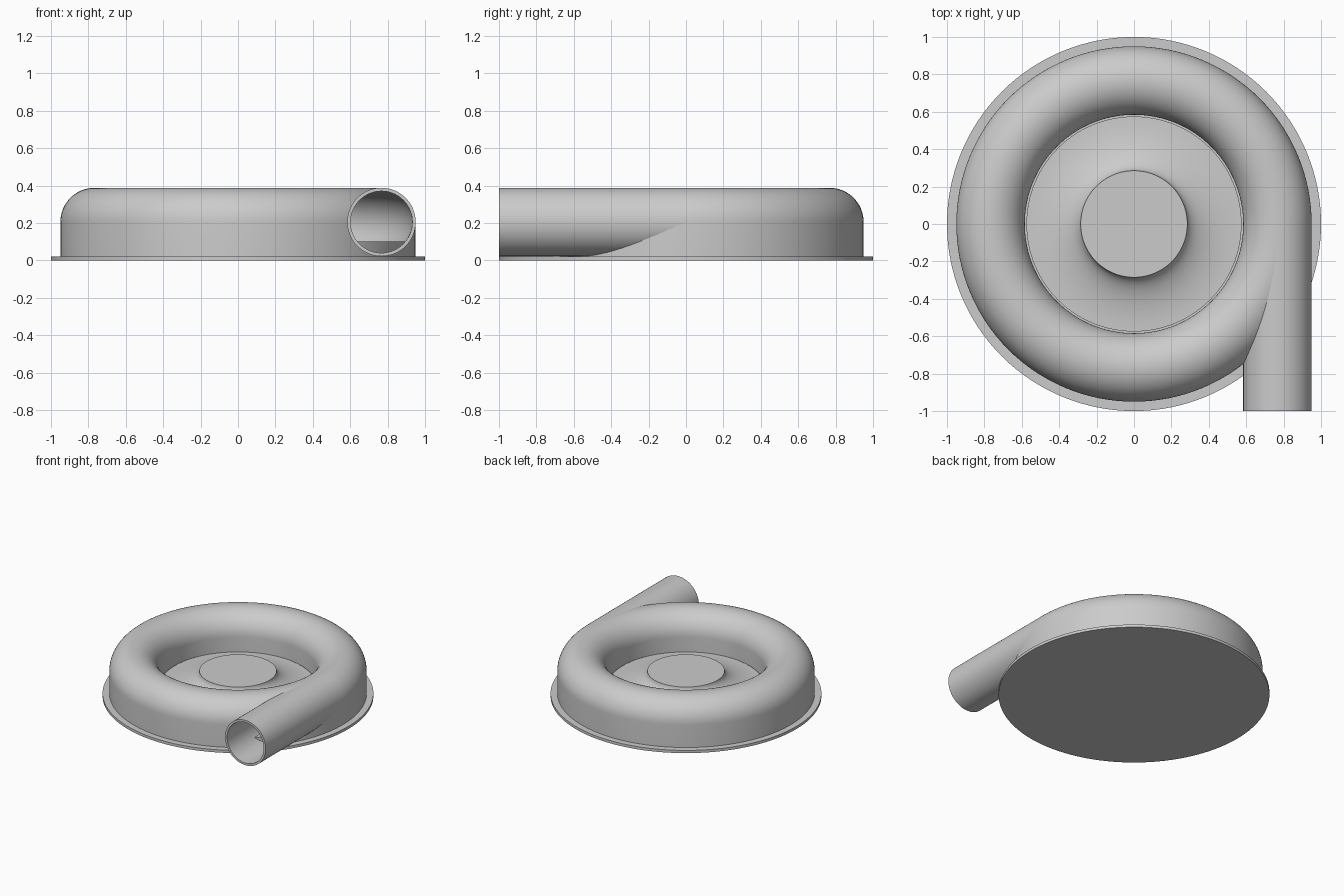
import bpy, bmesh
from math import radians, cos, sin, tau
from mathutils import Matrix

if "Cube" in bpy.data.objects:
    bpy.data.objects.remove(bpy.data.objects["Cube"], do_unlink=True)

RING, TUBE, BORE, MID, BASE = 0.767, 0.183, 0.165, 0.205, 0.022

steel = bpy.data.materials.new("grey_metal")
steel.use_nodes = True
grey = (0.6, 0.6, 0.6, 1)
steel.diffuse_color = grey
steel.node_tree.nodes["Principled BSDF"].inputs["Base Color"].default_value = grey


def finish(name, bm):
    bmesh.ops.remove_doubles(bm, verts=bm.verts, dist=1e-5)
    bmesh.ops.recalc_face_normals(bm, faces=bm.faces)
    mesh = bpy.data.meshes.new(name)
    bm.to_mesh(mesh)
    bm.free()
    mesh.materials.append(steel)
    obj = bpy.data.objects.new(name, mesh)
    bpy.context.collection.objects.link(obj)
    return obj


def revolve(name, profile, closed=False, steps=128):
    """Spin an (r, z) profile about the z axis."""
    bm = bmesh.new()
    vs = [bm.verts.new((r, 0, z)) for r, z in profile]
    pairs = list(zip(vs, vs[1:])) + ([(vs[-1], vs[0])] if closed else [])
    edges = [bm.edges.new(p) for p in pairs]
    bmesh.ops.spin(bm, geom=vs + edges, axis=(0, 0, 1), cent=(0, 0, 0),
                   angle=tau, steps=steps)
    return finish(name, bm)


def arc(radius, start, end, n=32):
    """Arc points around the centre of the ring's section."""
    angles = [radians(start + (end - start) * i / n) for i in range(n + 1)]
    return [(RING + radius * cos(a), MID + radius * sin(a)) for a in angles]


def smooth(obj):
    bpy.ops.object.select_all(action="DESELECT")
    obj.select_set(True)
    bpy.context.view_layer.objects.active = obj
    bpy.ops.object.shade_smooth_by_angle(angle=radians(30))


# Flat base plate
base = revolve("base_plate", [(0, 0), (1, 0), (1, BASE), (0, BASE)])

# Ring casing: straight skirt with a half-round top
casing = revolve("ring_casing",
                 [(RING + TUBE, BASE)] + arc(TUBE, 0, 180) + [(RING - TUBE, BASE)],
                 closed=True)

# Flat-floored channel inside the casing, and its straight way out
channel = revolve("channel_cutter", arc(BORE, -39.5, 219.5), closed=True)
bm = bmesh.new()
face = bm.faces.new([bm.verts.new((x, -1.1, z)) for x, z in arc(0.168, -38.7, 218.7)])
out = bmesh.ops.extrude_face_region(bm, geom=[face])["geom"]
bmesh.ops.translate(bm, vec=(0, 1.12, 0),
                    verts=[g for g in out if isinstance(g, bmesh.types.BMVert)])
if face.is_valid and len(bm.faces) == 34:
    bm.faces.new(face.verts)
bmesh.ops.holes_fill(bm, edges=[e for e in bm.edges if e.is_boundary])
outlet = finish("outlet_cutter", bm)

bpy.context.view_layer.objects.active = casing
for cutter in (channel, outlet):
    cutter.hide_render = True
    mod = casing.modifiers.new("cut", "BOOLEAN")
    mod.operation = "DIFFERENCE"
    mod.solver = "EXACT"
    mod.object = cutter
    bpy.ops.object.modifier_apply(modifier=mod.name)
    bpy.data.objects.remove(cutter, do_unlink=True)

# Tangential outlet pipe
pipe = revolve("outlet_pipe", [(BORE, 0), (TUBE, 0), (TUBE, 1), (BORE, 1)],
               closed=True, steps=64)
pipe.data.transform(Matrix.Translation((RING, 0, MID)) @ Matrix.Rotation(radians(90), 4, "X"))

# Flared hub in the middle, above a narrow floor
flare = [(0.575 - 0.29 * cos(t), MID - 0.115 * sin(t))
         for t in (radians(90 * i / 16) for i in range(17))]
hub = revolve("flared_hub", [(0, MID)] + flare + [(0.575, 0.075), (0.59, 0.075)])

for part in (base, casing, pipe, hub):
    smooth(part)
